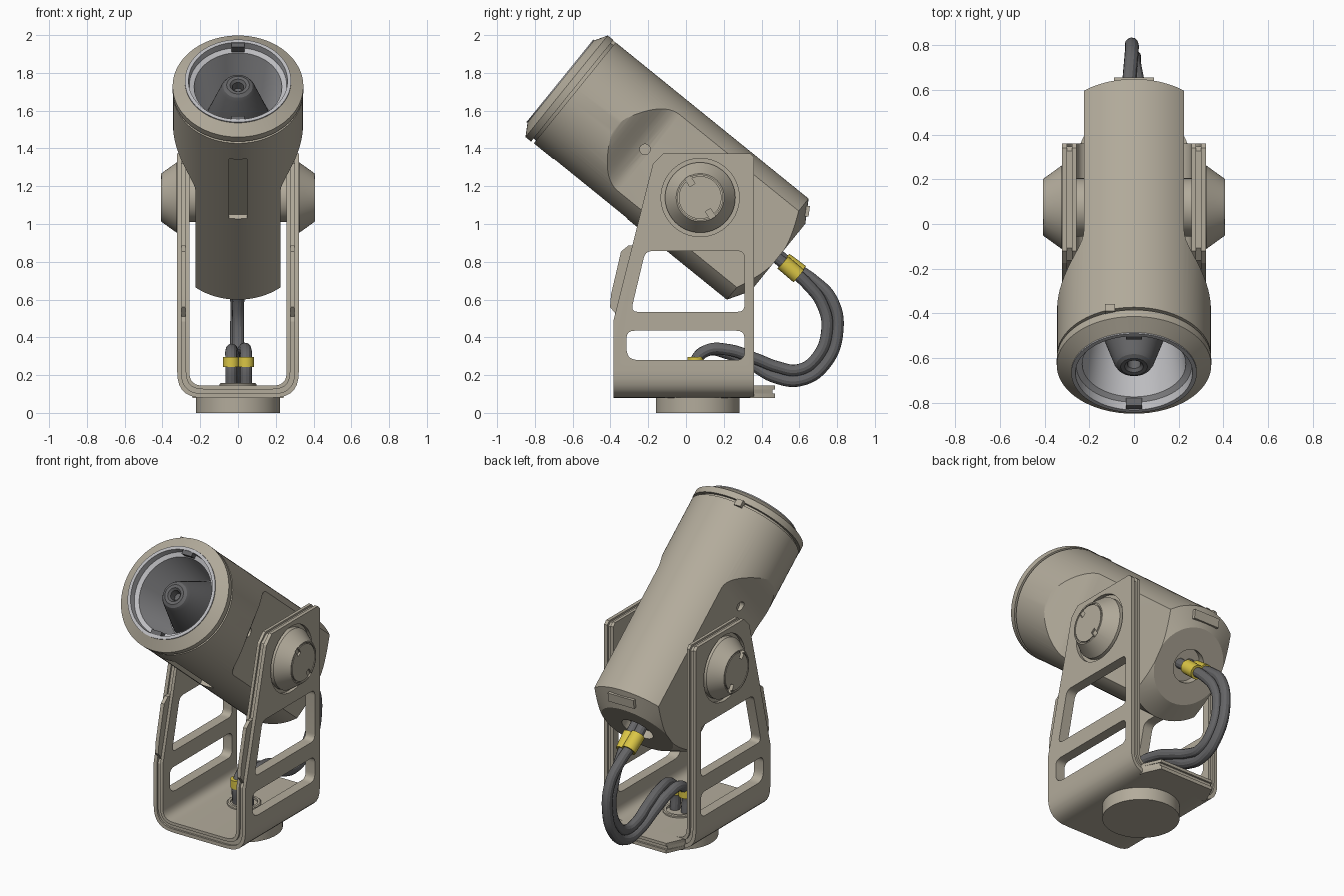
import bpy, bmesh
from math import cos, sin, pi, radians
from mathutils import Matrix, Vector

if "Cube" in bpy.data.objects:
    bpy.data.objects.remove(bpy.data.objects["Cube"])


def material(name, rgb):
    m = bpy.data.materials.new(name)
    m.diffuse_color = (*rgb, 1)
    m.use_nodes = True
    m.node_tree.nodes["Principled BSDF"].inputs["Base Color"].default_value = m.diffuse_color
    return m


TAN = material("tan_paint", (0.45, 0.41, 0.33))
DARK = material("dark_grey", (0.13, 0.13, 0.135))
LIGHT = material("light_metal", (0.50, 0.50, 0.52))
YELLOW = material("yellow", (0.70, 0.56, 0.06))

# Frames: barrel (local z runs forward along the axis), pivot, plane swaps
BARREL = Matrix.Translation((0, 0.083, 1.15)) @ Matrix.Rotation(radians(51), 4, 'X')
PIVOT = Matrix.Translation((0, 0.075, 1.14))
XZY = Matrix(((1, 0, 0, 0), (0, 0, 1, 0), (0, 1, 0, 0), (0, 0, 0, 1)))  # (a,b,c)->(a,c,b)
YZX = Matrix(((0, 0, 1, 0), (1, 0, 0, 0), (0, 1, 0, 0), (0, 0, 0, 1)))  # (a,b,c)->(c,a,b)
I4 = Matrix.Identity(4)


def along_x(side):
    return Matrix.Rotation(radians(90 * side), 4, 'Y')


def finish(name, bm, matrix, mat):
    bm.transform(matrix)
    bmesh.ops.recalc_face_normals(bm, faces=bm.faces)
    me = bpy.data.meshes.new(name)
    bm.to_mesh(me)
    bm.free()
    ob = bpy.data.objects.new(name, me)
    bpy.context.collection.objects.link(ob)
    if mat:
        me.materials.append(mat)
    return ob


def prism(name, pts, z0, z1, matrix=I4, mat=TAN):
    bm = bmesh.new()
    lo = [bm.verts.new((a, b, z0)) for a, b in pts]
    hi = [bm.verts.new((a, b, z1)) for a, b in pts]
    bm.faces.new(lo)
    bm.faces.new(hi)
    n = len(pts)
    for i in range(n):
        j = (i + 1) % n
        bm.faces.new((lo[i], lo[j], hi[j], hi[i]))
    return finish(name, bm, matrix, mat)


def box(name, lo, hi, matrix=I4, mat=TAN):
    pts = [(lo[0], lo[1]), (hi[0], lo[1]), (hi[0], hi[1]), (lo[0], hi[1])]
    return prism(name, pts, lo[2], hi[2], matrix, mat)


def lathe(name, prof, matrix=I4, mat=TAN, closed=False, n=64):
    bm = bmesh.new()
    rings = []
    for r, z in prof:
        if r < 1e-6:
            rings.append([bm.verts.new((0, 0, z))] * n)
        else:
            rings.append([bm.verts.new((r * cos(2 * pi * k / n), r * sin(2 * pi * k / n), z))
                          for k in range(n)])
    pairs = list(zip(rings, rings[1:])) + ([(rings[-1], rings[0])] if closed else [])
    for a, b in pairs:
        for k in range(n):
            vs = list(dict.fromkeys((a[k], a[(k + 1) % n], b[(k + 1) % n], b[k])))
            if len(vs) > 2:
                bm.faces.new(vs)
    return finish(name, bm, matrix, mat)


def rounded(pts, radii, n=7):
    out = []
    for i, p in enumerate(pts):
        p, r = Vector(p), radii[i]
        if r == 0:
            out.append(tuple(p))
            continue
        a = p + (Vector(pts[i - 1]) - p).normalized() * r
        c = p + (Vector(pts[(i + 1) % len(pts)]) - p).normalized() * r
        for k in range(n + 1):
            t = k / n
            w = 0.2 * t * (1 - t)   # pull towards a true arc
            q = a * (1 - t) ** 2 + p * 2 * t * (1 - t) + c * t * t
            out.append(tuple(q + (p - q) * w))
    return out


def boolean(ob, cutter, op='DIFFERENCE'):
    mod = ob.modifiers.new("cut", 'BOOLEAN')
    mod.operation, mod.object, mod.solver = op, cutter, 'EXACT'
    bpy.context.view_layer.objects.active = ob
    bpy.ops.object.modifier_apply(modifier=mod.name)
    bpy.data.objects.remove(cutter)


# Barrel with rear recess, front bore, side flats and underside slot
barrel = lathe("barrel", [(0, -.47), (.1, -.47), (.1, -.52), (.23, -.52), (.344, -.45), (.344, .865),
                          (.325, .865), (.325, .885), (.24, .885), (.215, .52), (0, .52)], BARREL, n=96)
for side in (1, -1):
    curve = [(.225 + .0625 * (1 - cos(pi * i / 12)), .36 + .26 * i / 12) for i in range(13)]
    prof = [(.225, -.7)] + curve + [(.6, .62), (.6, -.7)]
    boolean(barrel, prism("flat", [(side * x, s) for x, s in prof], -.5, .5, BARREL @ XZY))
    hole = Matrix.Translation((0, -.217, 1.395)) @ along_x(side)
    boolean(barrel, lathe("hole", [(0, .205), (.028, .205), (.028, .4), (0, .4)], hole, n=24))
boolean(barrel, box("slot", (-.047, -.42, .23), (.047, -.315, .73), BARREL))

# Front bezel, reflector, centre cone and small fittings
lathe("front_bezel", [(.346, .882), (.346, .92), (.28, .96), (.28, .882)], BARREL, closed=True, n=96)
lathe("reflector", [(.281, .884), (.281, .966), (.262, .966), (.258, .925), (.232, .915), (.225, .86),
                    (.19, .6), (0, .6), (0, .55), (.205, .55), (.235, .884)], BARREL, LIGHT, n=96)
lathe("centre_cone", [(0, .86), (.026, .87), (.03, .915), (.042, .928), (.06, .93), (.078, .92),
                      (.09, .9), (.185, .6), (0, .6)], BARREL, DARK)
for side in (1, -1):
    t = sorted((side * .235, side * .268))
    box("rim_clip", (-.035, t[0], .92), (.035, t[1], .962), BARREL, DARK)
box("bezel_catch", (-.13, .31, .845), (-.085, .343, .885), BARREL)
plate = BARREL @ Matrix.Translation((0, .287, -.485)) @ Matrix.Rotation(radians(31.5), 4, 'X')
box("rear_plate", (-.09, -.028, -.012), (.09, .028, .012), plate)

# Three-ply U bracket with two windows per arm; the middle ply is inset and carries a tab
UPPER = rounded([(-.215, .857), (.31, .857), (.31, .535), (-.292, .535)], [.04] * 4)
LOWER = rounded([(-.315, .435), (.31, .435), (.31, .28), (-.315, .28)], [.045, .045, .045, .065])
TAB = [(-.36, .51), (-.402, .56), (-.397, .626), (-.344, .854), (-.305, .886), (-.272, .886)]
for name, d0, d1, e in (("bracket_outer", 0, .022, 0), ("bracket_middle", .022, .045, .012),
                        ("bracket_inner", .045, .064, 0)):
    def half(d):
        w, b = .322 - d, .08 + d
        return rounded([(-w, 1.5), (-w, b), (w, b), (w, 1.5)], [0, .14 - d, .14 - d, 0])
    ply = prism(name, half(d0) + half(d1)[::-1], -.6, .6, XZY)
    outline = ([(-.385 + e, 0), (-.385 + e, .485)] + (TAB if e else [])
               + [(-.175 + e, 1.32), (-.12 + e, 1.374 - e), (.34 - e, 1.374 - e),
                  (.36 - e, 1.354 - e), (.36 - e, 0)])
    boolean(ply, prism("outline", outline, -.6, .6, YZX), 'INTERSECT')
    for win in (UPPER, LOWER):
        boolean(ply, prism("window", win, -.6, .6, YZX))
    if d0 == 0:
        rod = [(0, -.5), (.207, -.5), (.207, .5), (0, .5)]
        boolean(ply, lathe("countersink", rod, PIVOT @ along_x(1)))
    prism(name + "_rear_tab", [(-.24, .34), (.24, .34), (.24, .36), (.19, .47 - e), (-.19, .47 - e),
                               (-.24, .36)], .08 + d0, .08 + d1)

# Pivot knobs and hubs
for side in (1, -1):
    m = PIVOT @ along_x(side)
    knob = lathe("pivot_knob", [(0, .21), (.13, .21), (.13, .296), (.186, .296), (.186, .325),
                                (.127, .407), (.119, .407), (.119, .398), (.113, .398),
                                (.113, .407), (0, .407)], m)
    for k in (1, -1):
        spin = PIVOT @ Matrix.Rotation(radians(32), 4, 'X') @ Matrix.Translation((side * .407, 0, k * .103))
        boolean(knob, box("notch", (-.012, -.016, -.025), (.05, .016, .025), spin))

# Base foot and cable collar
foot = Matrix.Translation((0, .062, 0))
lathe("base_foot", [(0, 0), (.222, 0), (.222, .082), (0, .082)], foot)
lathe("cable_collar", [(.098, .12), (.098, .153), (.092, .158), (.078, .158), (.078, .12)], foot, closed=True)

# Two looping cables with yellow sleeves at both ends
PATH = [(.05, .13), (.05, .27), (.11, .33), (.22, .325), (.36, .27), (.48, .215), (.6, .2),
        (.71, .27), (.775, .44), (.745, .59), (.66, .69), (.56, .768), (.43, .873)]
for x0, off in ((-.036, -.028), (.042, .028)):
    pts = []
    for i, (y, z) in enumerate(PATH):
        a, b = PATH[max(i - 1, 0)], PATH[min(i + 1, len(PATH) - 1)]
        t = Vector((b[0] - a[0], b[1] - a[1])).normalized()
        f = min(1, max(0, (i - 2) / 3)) * min(1, max(.3, (12 - i) / 3))
        x = x0 * (1 - .85 * f) - .005 * f
        pts.append(Vector((x, y - t.y * off * f, z + t.x * off * f)))
    cu = bpy.data.curves.new("cable", 'CURVE')
    cu.dimensions, cu.bevel_depth, cu.bevel_resolution, cu.use_fill_caps = '3D', .031, 4, True
    sp = cu.splines.new('BEZIER')
    sp.bezier_points.add(len(pts) - 1)
    for bp, p in zip(sp.bezier_points, pts):
        bp.co, bp.handle_left_type, bp.handle_right_type = p, 'AUTO', 'AUTO'
    cu.materials.append(DARK)
    cable = bpy.data.objects.new("cable", cu)
    bpy.context.collection.objects.link(cable)
    bpy.ops.object.select_all(action='DESELECT')
    cable.select_set(True)
    bpy.context.view_layer.objects.active = cable
    bpy.ops.object.convert(target='MESH')
    for p, d, length in ((pts[1], Vector((0, 0, 1)), .026), (pts[11], pts[12] - pts[10], .055)):
        m = Matrix.Translation(p) @ d.to_track_quat('Z', 'Y').to_matrix().to_4x4()
        lathe("cable_sleeve", [(0, -length), (.043, -length), (.043, length), (0, length)], m, YELLOW, n=24)

# Smooth the round surfaces while keeping hard edges
for ob in bpy.context.scene.objects:
    ob.select_set(ob.type == 'MESH')
bpy.context.view_layer.objects.active = barrel
bpy.ops.object.shade_smooth_by_angle(angle=radians(25))
